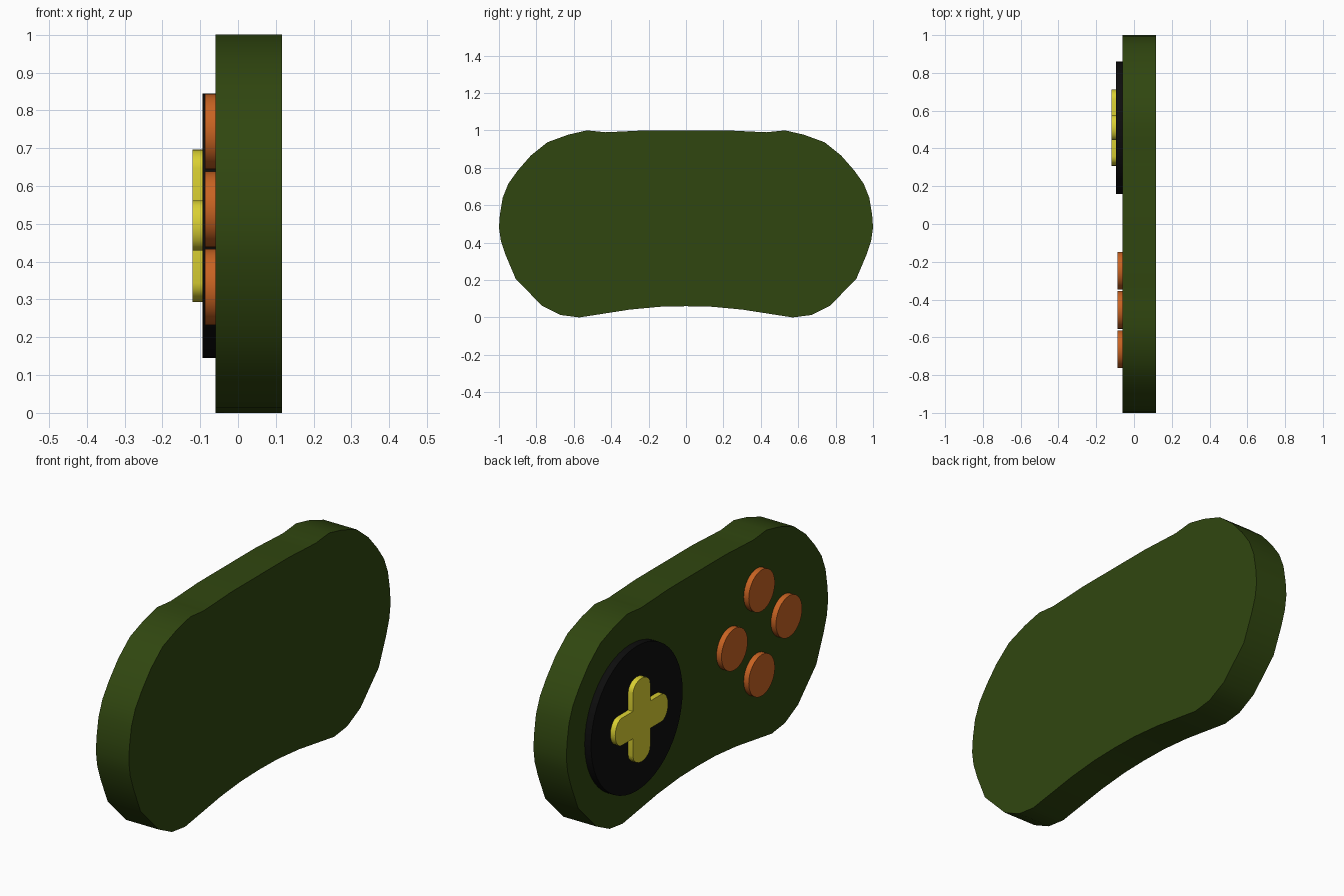
import bpy, bmesh, math

if "Cube" in bpy.data.objects:
    bpy.data.objects.remove(bpy.data.objects["Cube"])


def material(name, rgb):
    m = bpy.data.materials.new(name)
    m.diffuse_color = (*rgb, 1)
    m.use_nodes = True
    m.node_tree.nodes["Principled BSDF"].inputs["Base Color"].default_value = m.diffuse_color
    return m


GREEN = material("dark_green", (0.030, 0.062, 0.005))
BLACK = material("black", (0.004, 0.004, 0.004))
ORANGE = material("orange", (0.58, 0.125, 0.016))
YELLOW = material("yellow", (0.70, 0.63, 0.032))


def prism(name, pts, x0, x1, mat):
    """Extrude a (y, z) outline from x0 to x1."""
    bm = bmesh.new()
    face = bm.faces.new([bm.verts.new((x0, y, z)) for y, z in pts])
    ext = bmesh.ops.extrude_face_region(bm, geom=[face], use_keep_orig=True)
    for v in ext["geom"]:
        if isinstance(v, bmesh.types.BMVert):
            v.co.x = x1
    bmesh.ops.recalc_face_normals(bm, faces=bm.faces)
    mesh = bpy.data.meshes.new(name)
    bm.to_mesh(mesh)
    bm.free()
    mesh.materials.append(mat)
    ob = bpy.data.objects.new(name, mesh)
    bpy.context.collection.objects.link(ob)
    bpy.ops.object.select_all(action='DESELECT')
    ob.select_set(True)
    bpy.context.view_layer.objects.active = ob
    bpy.ops.object.shade_smooth_by_angle(angle=math.radians(35))
    return ob


def circle(cy, cz, r, n):
    return [(cy + r * math.cos(2 * math.pi * i / n),
             cz + r * math.sin(2 * math.pi * i / n)) for i in range(n)]


# Body: half outline from top to bottom, mirrored across y = 0
half = [(0.22, 1.0), (0.32, 0.995), (0.43, 0.99), (0.53, 1.0), (0.63, 0.977),
        (0.74, 0.937), (0.83, 0.865), (0.90, 0.785), (0.95, 0.715),
        (0.98, 0.64), (0.995, 0.55), (1.0, 0.48), (0.99, 0.41),
        (0.965, 0.335), (0.91, 0.205), (0.77, 0.063), (0.67, 0.013),
        (0.57, 0.0), (0.30, 0.042), (0.14, 0.057)]
outline = half + [(0, 0.06)] + [(-y, z) for y, z in reversed(half)]
prism("body", outline, -0.06, 0.116, GREEN)

# Round plate under the direction pad
PY, PZ = 0.51, 0.495
prism("pad_plate", circle(PY, PZ, 0.35, 48), -0.094, -0.058, BLACK)

# Direction pad: one arm with a rounded end, turned four times
W, S, TIP = 0.066, 0.152, 0.202
arm = [(W, -W)] + [(S + (TIP - S) * math.cos(t), W * math.sin(t))
                   for t in (math.pi * (i / 10 - 0.5) for i in range(11))]
cross = []
for k in range(4):
    c, s = round(math.cos(k * math.pi / 2)), round(math.sin(k * math.pi / 2))
    cross += [(PY + a * c - b * s, PZ + a * s + b * c) for a, b in arm]
prism("direction_pad", cross, -0.12, -0.092, YELLOW)

# Four action buttons in a diamond
BY, BZ = -0.455, 0.538
for name, dy, dz in (("upper", 0, 0.205), ("lower", 0, -0.205),
                     ("left", 0.208, 0), ("right", -0.208, 0)):
    prism(name + "_button", circle(BY + dy, BZ + dz, 0.1, 32), -0.087, -0.058, ORANGE)
